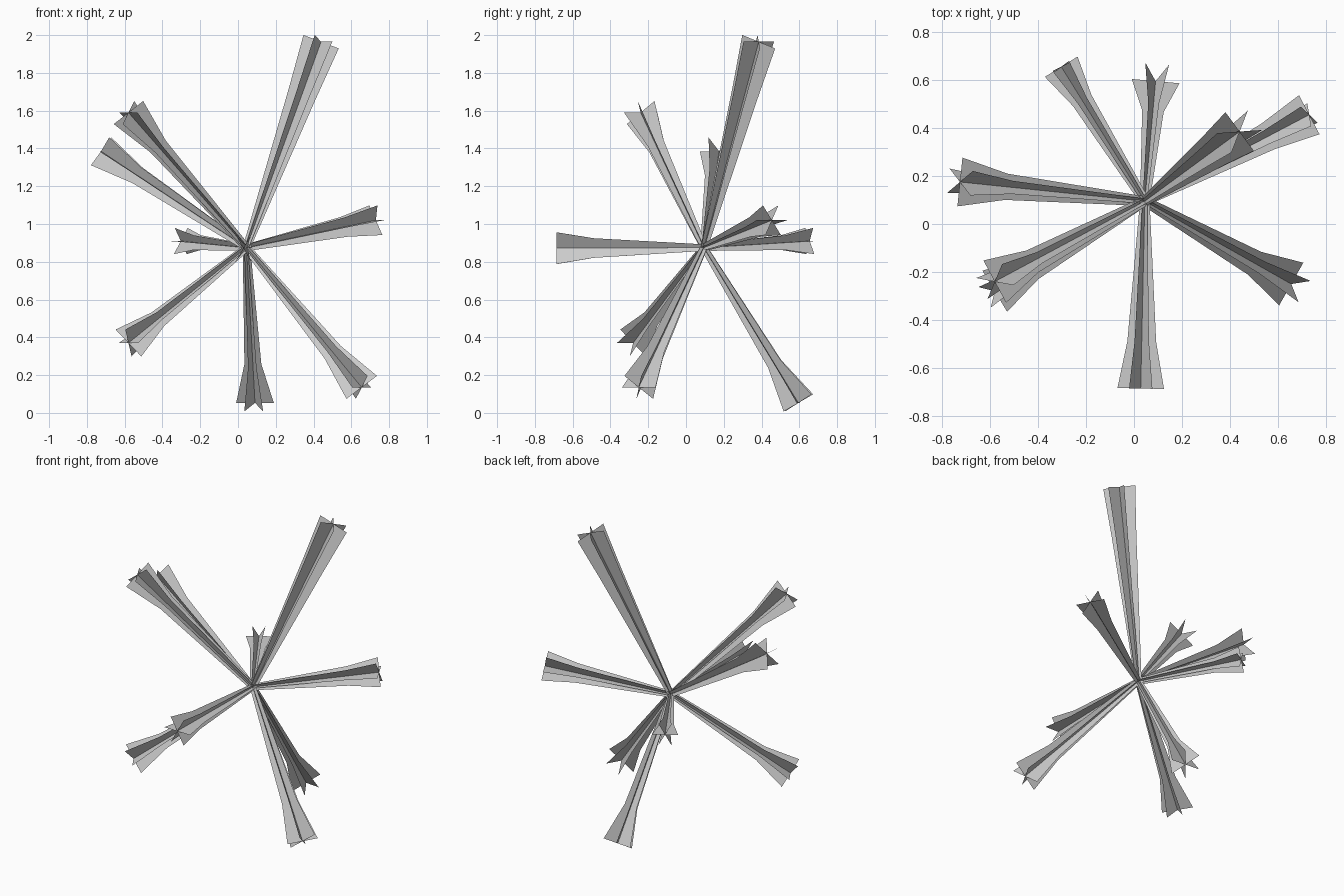
import bpy, math
from mathutils import Vector

if "Cube" in bpy.data.objects:
    bpy.data.objects.remove(bpy.data.objects["Cube"])

CENTRE = Vector((0.045, 0.095, 0.875))
UP = Vector((0, 0, 1))


def spike(name, tip, tip_r, kink_r, base_r=0.02):
    """Three crossed blades around one axis, flaring past a kink."""
    tip = Vector(tip)
    axis = (tip - CENTRE).normalized()
    side = axis.cross(UP).normalized()
    rise = side.cross(axis)
    rings = [(0.0, base_r), (0.75, kink_r), (1.0, tip_r)]
    verts, faces = [], []
    for t, r in rings:
        verts.append(CENTRE.lerp(tip, t))
        for i in range(6):
            a = i * math.pi / 3
            verts.append(CENTRE.lerp(tip, t) + (side * math.cos(a) + rise * math.sin(a)) * r)
    for k in range(len(rings) - 1):
        lo, hi = 7 * k, 7 * (k + 1)
        for i in range(1, 7):
            faces.append((lo, lo + i, hi + i, hi))
    mesh = bpy.data.meshes.new(name)
    mesh.from_pydata(verts, [], faces)
    mesh.update()
    bpy.context.collection.objects.link(bpy.data.objects.new(name, mesh))


# Long straight spike
spike("long_spike", (0.44, 0.385, 1.965), 0.10, 0.077)

# Shorter flared spikes: name, tip centre, tip radius, kink radius
for name, tip, r, k in [
    ("upper_left_front_spike", (-0.58, -0.24, 1.59), 0.10, 0.052),
    ("upper_left_back_spike", (-0.725, 0.175, 1.385), 0.102, 0.055),
    ("right_back_spike", (0.73, 0.455, 1.02), 0.092, 0.06),
    ("left_back_spike", (-0.303, 0.655, 0.91), 0.08, 0.045),
    ("lower_left_spike", (-0.58, -0.28, 0.37), 0.10, 0.05),
    ("lower_back_spike", (0.09, 0.595, 0.053), 0.10, 0.045),
    ("lower_right_spike", (0.655, -0.25, 0.135), 0.102, 0.055),
    ("front_spike", (0.028, -0.685, 0.872), 0.097, 0.06),
]:
    spike(name, tip, r, k)
